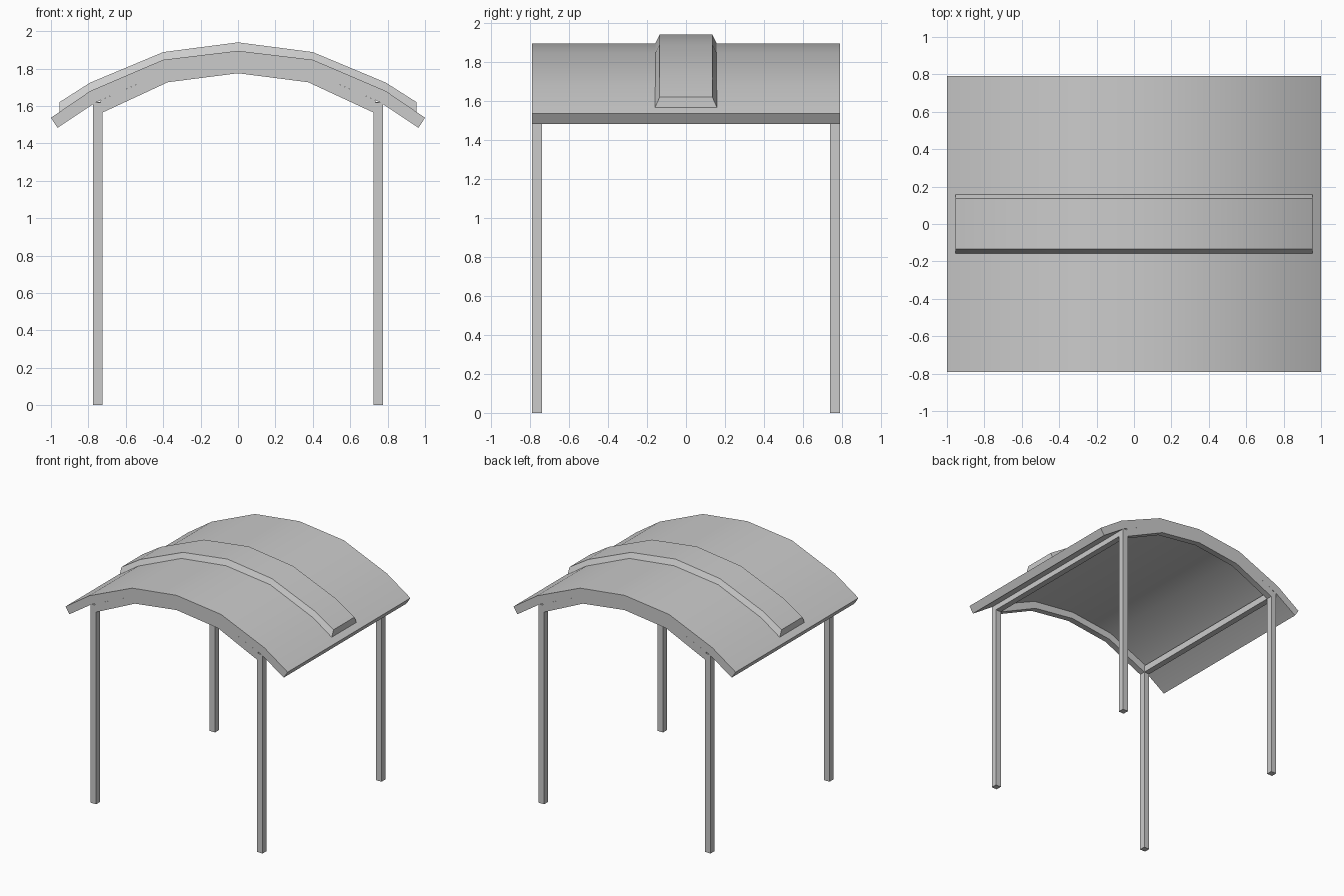
import bpy, bmesh, math

if "Cube" in bpy.data.objects:
    bpy.data.objects.remove(bpy.data.objects["Cube"], do_unlink=True)

grey = bpy.data.materials.new("plain_grey")
grey.use_nodes = True
grey.diffuse_color = (0.6, 0.6, 0.6, 1)
grey.node_tree.nodes["Principled BSDF"].inputs["Base Color"].default_value = (0.6, 0.6, 0.6, 1)

HALF_DEPTH = 0.79
POST_X = 0.75
BAR = 0.05


def mirrored(half):
    """Full left-to-right arch from its centre-to-eave half."""
    return [(-x, z) for x, z in reversed(half[1:])] + half


def loft(name, sections):
    """Skin closed four-point sections into a capped solid."""
    bm = bmesh.new()
    rings = [[bm.verts.new(p) for p in s] for s in sections]
    for a, b in zip(rings, rings[1:]):
        for i in range(4):
            j = (i + 1) % 4
            bm.faces.new((a[i], a[j], b[j], b[i]))
    bm.faces.new(rings[0])
    bm.faces.new(rings[-1])
    bmesh.ops.recalc_face_normals(bm, faces=bm.faces)
    mesh = bpy.data.meshes.new(name)
    bm.to_mesh(mesh)
    bm.free()
    mesh.materials.append(grey)
    obj = bpy.data.objects.new(name, mesh)
    bpy.context.collection.objects.link(obj)
    bpy.ops.object.select_all(action="DESELECT")
    obj.select_set(True)
    bpy.context.view_layer.objects.active = obj
    bpy.ops.object.shade_smooth_by_angle(angle=math.radians(30))
    return obj


def arch(name, upper, lower, y0, y1):
    """Arched slab between two profiles, from y0 to y1."""
    loft(name, [((a, y0, b), (a, y1, b), (c, y1, d), (c, y0, d))
                for (a, b), (c, d) in zip(mirrored(upper), mirrored(lower))])


def box(name, x, y, z0, z1, depth=BAR):
    h, d = BAR / 2, depth / 2
    loft(name, [((x - h, y - d, z), (x + h, y - d, z),
                 (x + h, y + d, z), (x - h, y + d, z)) for z in (z0, z1)])


# Curved roof
roof_top = [(0, 1.895), (0.4, 1.847), (0.79, 1.68), (1.0, 1.537)]
roof_under = [(0, 1.831), (0.385, 1.785), (0.765, 1.617), (0.965, 1.483)]
arch("roof", roof_top, roof_under, -HALF_DEPTH, HALF_DEPTH)

# Arched ribs under both ends
rib_low = [(0, 1.775), (0.375, 1.727), (0.735, 1.56)]
rib_top = roof_under[:2] + [(0.735, 1.63)]
for label, s in (("front", -1), ("back", 1)):
    arch(label + "_rib", rib_top, rib_low, s * HALF_DEPTH, s * (HALF_DEPTH - BAR))

# Posts, and the side beams joining them
for side, sx in (("left", 1), ("right", -1)):
    for end, sy in (("front", -1), ("back", 1)):
        box(f"{end}_{side}_post", sx * POST_X, sy * (HALF_DEPTH - BAR / 2), 0, 1.618)
    box(side + "_beam", sx * POST_X, 0, 1.565, 1.62, 2 * (HALF_DEPTH - BAR))

# Raised ridge band over the roof, with sloping edges
band_top = mirrored([(0, 1.94), (0.4, 1.888), (0.79, 1.725), (0.955, 1.62)])
band_low = mirrored([(0, 1.89), (0.4, 1.842), (0.79, 1.675), (0.955, 1.565)])
loft("roof_band", [((x, -0.16, low), (x, -0.135, top), (x, 0.135, top), (x, 0.16, low))
                   for (x, top), (_, low) in zip(band_top, band_low)])
